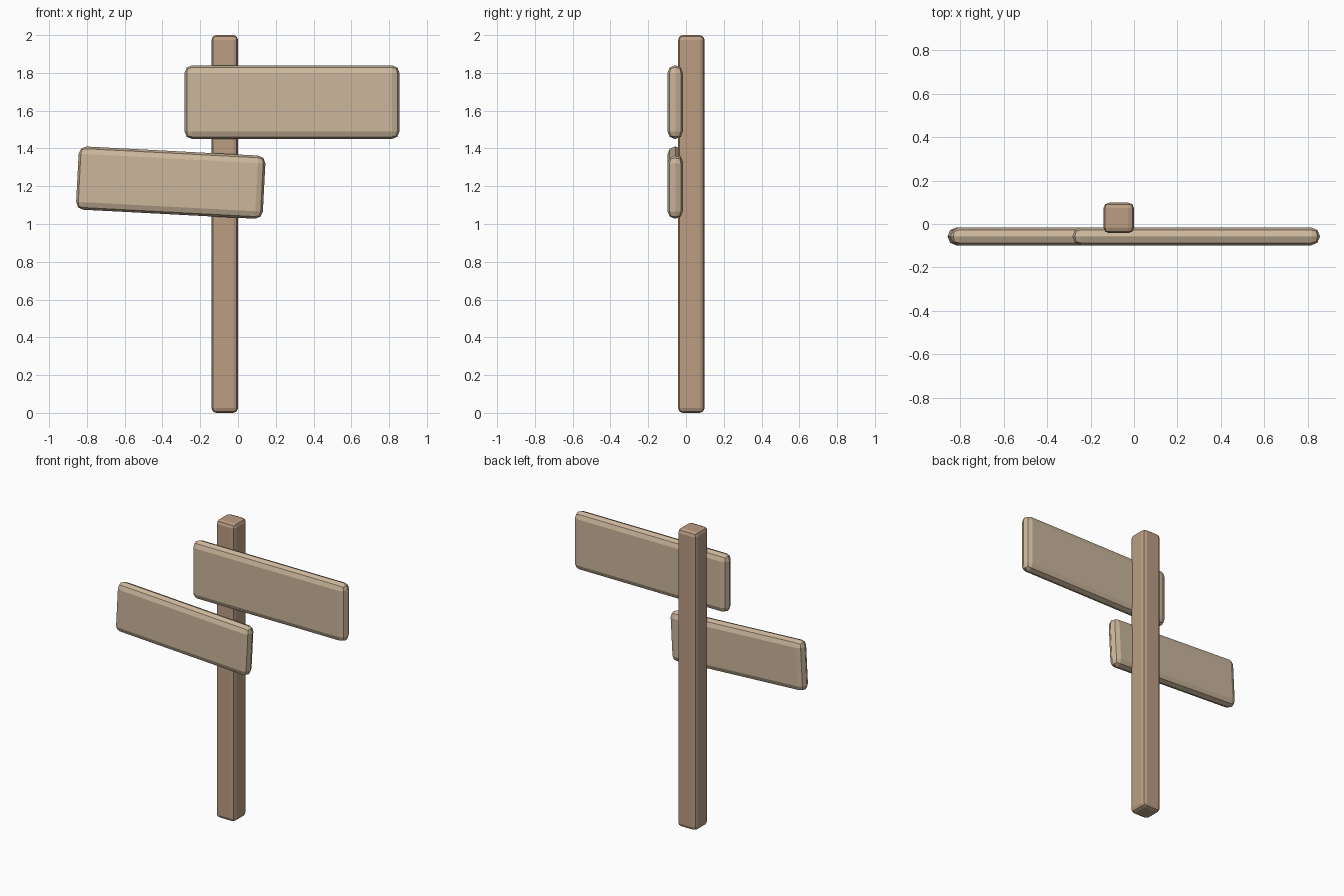
import bpy
import math

if "Cube" in bpy.data.objects:
    bpy.data.objects.remove(bpy.data.objects["Cube"])


def colour(name, rgb):
    mat = bpy.data.materials.new(name)
    mat.diffuse_color = (*rgb, 1)
    mat.use_nodes = True
    mat.node_tree.nodes["Principled BSDF"].inputs["Base Color"].default_value = mat.diffuse_color
    return mat


def plank(name, centre, size, bevel, mat, tilt=0.0):
    bpy.ops.mesh.primitive_cube_add(size=1, location=centre)
    ob = bpy.context.object
    ob.name = name
    ob.scale = size
    bpy.ops.object.transform_apply(location=False, rotation=False, scale=True)
    ob.rotation_euler.y = math.radians(tilt)
    mod = ob.modifiers.new("rounded_edges", 'BEVEL')
    mod.width = bevel
    mod.segments = 2
    ob.data.materials.append(mat)
    return ob


post_wood = colour("post_wood", (0.50, 0.34, 0.23))
board_wood = colour("board_wood", (0.60, 0.47, 0.33))

# Upright post
plank("post", (-0.07, 0.028, 1.0), (0.14, 0.14, 2.0), 0.025, post_wood)

# Sign boards fixed to the front of the post
plank("upper_board", (0.286, -0.057, 1.645), (1.138, 0.082, 0.39), 0.04, board_wood)
plank("lower_board", (-0.356, -0.057, 1.219), (0.99, 0.082, 0.335), 0.04, board_wood, 3)
